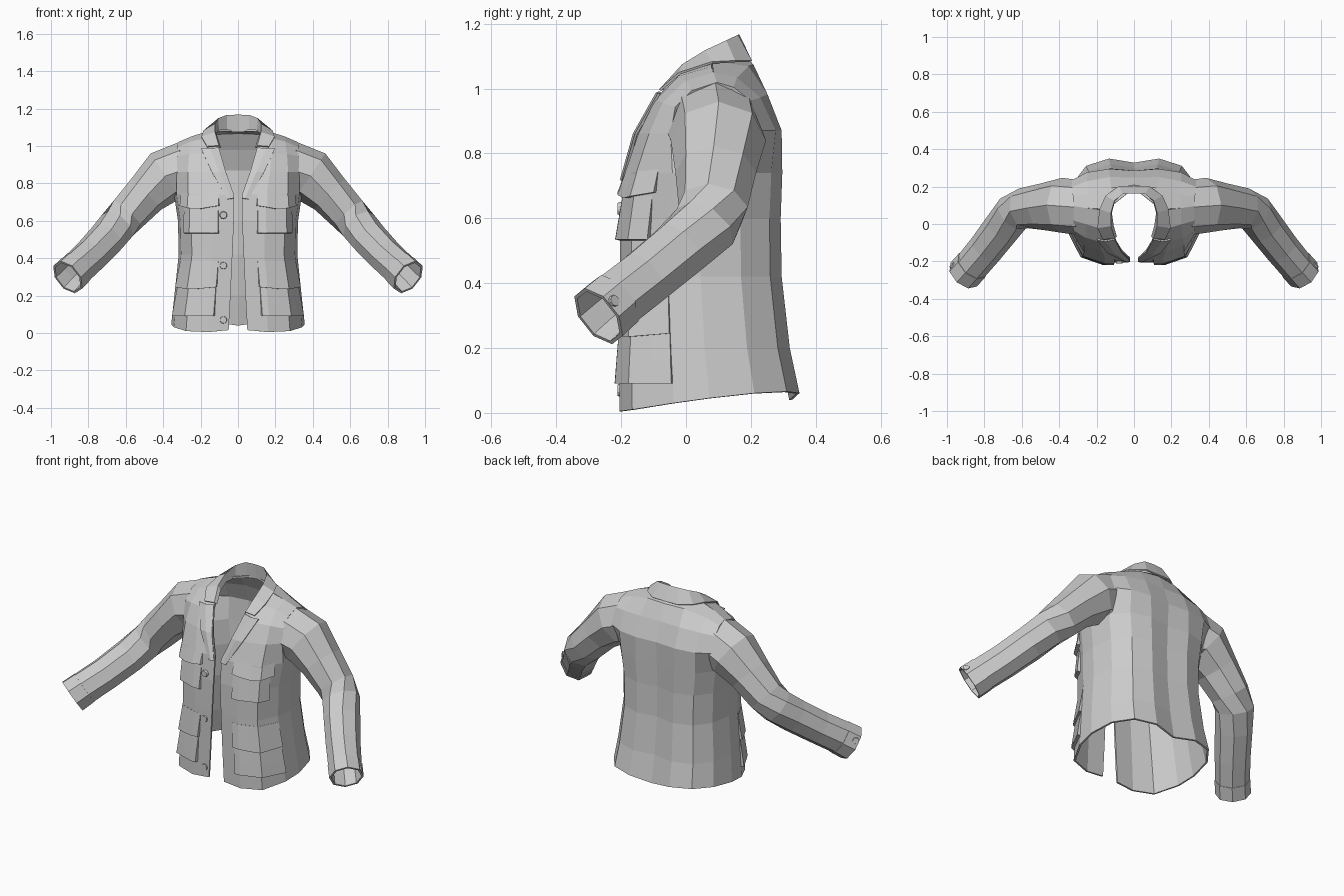
import bpy, bmesh, math
from mathutils import Vector as V

if "Cube" in bpy.data.objects:
    bpy.data.objects.remove(bpy.data.objects["Cube"])


def make(name, *grids, closed=False, mirror=True, thick=0.01):
    """Loft grids of points (rows of equal length) and weld them into one cloth part."""
    bm = bmesh.new()
    for rows in grids:
        grid = [[bm.verts.new(p) for p in r] for r in rows]
        for a, b in zip(grid, grid[1:]):
            n = len(a)
            for i in range(n if closed else n - 1):
                j = (i + 1) % n
                bm.faces.new((a[i], a[j], b[j], b[i]))
    return finish(name, bm, mirror, thick)


def finish(name, bm, mirror, thick):
    bmesh.ops.remove_doubles(bm, verts=bm.verts, dist=0.0005)
    bmesh.ops.recalc_face_normals(bm, faces=bm.faces)
    me = bpy.data.meshes.new(name)
    bm.to_mesh(me)
    bm.free()
    ob = bpy.data.objects.new(name, me)
    bpy.context.collection.objects.link(ob)
    if mirror:
        ob.modifiers.new("mirror", "MIRROR").merge_threshold = 0.002
    if thick:
        s = ob.modifiers.new("cloth", "SOLIDIFY")
        s.thickness, s.offset = thick, 0
    return ob


# Body: half cross-section template running centre front -> side -> centre back
SECTION = [(0, 0), (.45, 0), (.78, .07), (.96, .30), (1, .5),
           (.93, .75), (.72, .93), (.38, 1), (0, .96)]
HEM = [.015, .005, .01, .03, .045, .06, .065, .06, .04]
# height, half width, front edge x, front y, back y
LEVELS = [(0, .352, .05, -.2, .345), (.2, .335, .04, -.2, .315),
          (.42, .312, .03, -.2, .29), (.6, .316, .022, -.197, .287),
          (.74, .337, .022, -.183, .292)]
lower = []
for z, w, xe, yf, yb in LEVELS:
    lower.append([V((fx * w if i else xe, yf + (yb - yf) * fy, z or HEM[i]))
                  for i, (fx, fy) in enumerate(SECTION)])

# Chest, from lapel edge to armhole, up to the shoulder line
shoulder = [V((.14, .08, 1.08)), V((.195, .08, 1.063)), V((.25, .085, 1.045)), V((.32, .095, 1.015))]
chest = [lower[-1][:4],
         [V((.065, -.142, .86)), V((.17, -.142, .86)), V((.265, -.11, .86)), V((.325, -.045, .86))],
         [V((.095, -.092, .96)), V((.18, -.092, .96)), V((.26, -.068, .955)), V((.322, -.03, .94))],
         [V((.115, -.03, 1.04)), V((.18, -.02, 1.035)), V((.25, 0, 1.02)), V((.32, .02, .99))],
         shoulder]
# Back yoke, from armhole to centre back
yoke = [lower[-1][5:],
        [V((.33, .23, .87)), V((.25, .272, .87)), V((.13, .29, .87)), V((0, .28, .87))],
        [V((.33, .195, .96)), V((.25, .225, .97)), V((.13, .247, .98)), V((0, .243, .98))],
        [V((.325, .145, 1.0)), V((.245, .155, 1.03)), V((.12, .19, 1.065)), V((0, .205, 1.07))],
        [shoulder[3], shoulder[2], shoulder[0], V((0, .192, 1.085))]]
# Underarm gusset closing the gap below the sleeve
gusset = [lower[-1][3:6], [chest[1][3], V((.31, .07, .8)), yoke[1][0]]]
make("jacket_body", lower, chest, yoke, gusset)


# Sleeves: octagonal rings (centre, half height, half depth)
RINGS = [((.31, .09, .865), .152, .142), ((.385, .1, .84), .14, .142),
         ((.49, .092, .742), .11, .12), ((.59, .084, .635), .1, .104),
         ((.645, .058, .575), .096, .1), ((.705, -.02, .503), .092, .095),
         ((.79, -.13, .412), .09, .09), ((.865, -.22, .342), .092, .087),
         ((.91, -.27, .298), .096, .088)]


def ring(c, d, rz, ry):
    side = d.cross(V((0, 0, 1))).normalized()
    up = side.cross(d).normalized()
    return [V(c) + up * rz * math.cos(a) - side * ry * math.sin(a)
            for a in (i * math.pi / 4 for i in range(8))]


sleeve = []
for i, (c, rz, ry) in enumerate(RINGS):
    d = V(RINGS[min(i + 1, len(RINGS) - 1)][0]) - V(RINGS[max(i - 1, 0)][0])
    sleeve.append(ring(c, V((1, 0, 0)) if i == 0 else d, rz, ry))
make("sleeve", sleeve, closed=True)

# Cuff band, a little proud of the sleeve end
axis = V(RINGS[-1][0]) - V(RINGS[-2][0])
make("cuff", [ring(RINGS[-2][0], axis, .097, .092), ring(RINGS[-1][0], axis, .1, .092)],
     closed=True, thick=.006)

# Collar: inner stand, fold line, outer fall
fold = [(0, .165, 1.163), (.06, .16, 1.162), (.105, .125, 1.145), (.125, .06, 1.115),
        (.125, -.01, 1.072), (.105, -.076, 1.0)]
fall = [(0, .2, 1.085), (.08, .2, 1.085), (.15, .15, 1.084), (.182, .08, 1.08),
        (.195, -.02, 1.047), (.165, -.08, .995)]
stand = [(0, .178, 1.075), (.06, .165, 1.075), (.105, .125, 1.075), (.122, .06, 1.07),
         (.112, -.01, 1.045), (.095, -.066, .99)]
make("collar", [stand, fold, fall], thick=.008)

# Lapel turned back over the chest
make("lapel", [[(.103, -.08, .99), (.15, -.09, .985), (.197, -.083, .985)],
               [(.066, -.152, .86), (.1, -.16, .86), (.14, -.154, .86)],
               [(.022, -.195, .72), (.038, -.2, .718), (.055, -.195, .715)]], thick=.008)

# Pockets and flaps are raised patches that follow the front surface
FRONT = [r[:4] for r in lower] + chest[1:]


def surf(u, z, off):
    k = min(int(u), 2)
    cols = []
    for c in (k, k + 1):
        for a, b in zip(FRONT, FRONT[1:]):
            if z <= b[c].z:
                break
        cols.append(a[c].lerp(b[c], (z - a[c].z) / (b[c].z - a[c].z)))
    p = cols[0].lerp(cols[1], u - k)
    return p + V((p.x * .8, p.y - .03, 0)).normalized() * off


def patch(name, u0, u1, rows, slant=0):
    """rows: (height, offset from the body); slant lowers the middle of the bottom edge."""
    us = [u0] + [k for k in (1, 1.5, 2, 2.5) if u0 < k < u1] + [u1]
    mid, half = (u0 + u1) / 2, (u1 - u0) / 2
    pts = []
    for i, (z, off) in enumerate(rows):
        dip = [slant * (1 - abs(u - mid) / half) if i < 2 else 0 for u in us]
        line = [surf(u, z - d, off) for u, d in zip(us, dip)]
        pts.append([surf(u0, z, 0)] + line + [surf(u1, z, 0)])
    make(name, pts, thick=0)


patch("lower_pocket", .7, 3, [(.09, 0), (.09, .022), (.16, .016), (.25, .008), (.25, 0)])
patch("lower_pocket_flap", .65, 3, [(.245, 0), (.245, .02), (.385, .006), (.385, 0)], .012)
patch("chest_pocket", .65, 2.5, [(.53, 0), (.535, .022), (.67, .006), (.67, 0)])
patch("chest_pocket_flap", .6, 2.6, [(.68, 0), (.68, .024), (.755, .005), (.755, 0)], .02)


# Buttons
def button(name, loc, normal, r, mirror):
    bm = bmesh.new()
    bmesh.ops.create_cone(bm, cap_ends=True, segments=10, radius1=r, radius2=r * .85, depth=.012)
    rot = V(normal).to_track_quat('Z', 'Y').to_matrix()
    bmesh.ops.rotate(bm, verts=bm.verts, cent=(0, 0, 0), matrix=rot)
    bmesh.ops.translate(bm, verts=bm.verts, vec=loc)
    finish(name, bm, mirror, 0)


for i, z in enumerate((.07, .36, .63)):
    button(f"front_button_{i + 1}", (-.078, -.205, z), (0, -1, 0), .021, False)
button("cuff_button", (.972, -.222, .345), (.74, .6, .25), .02, True)
